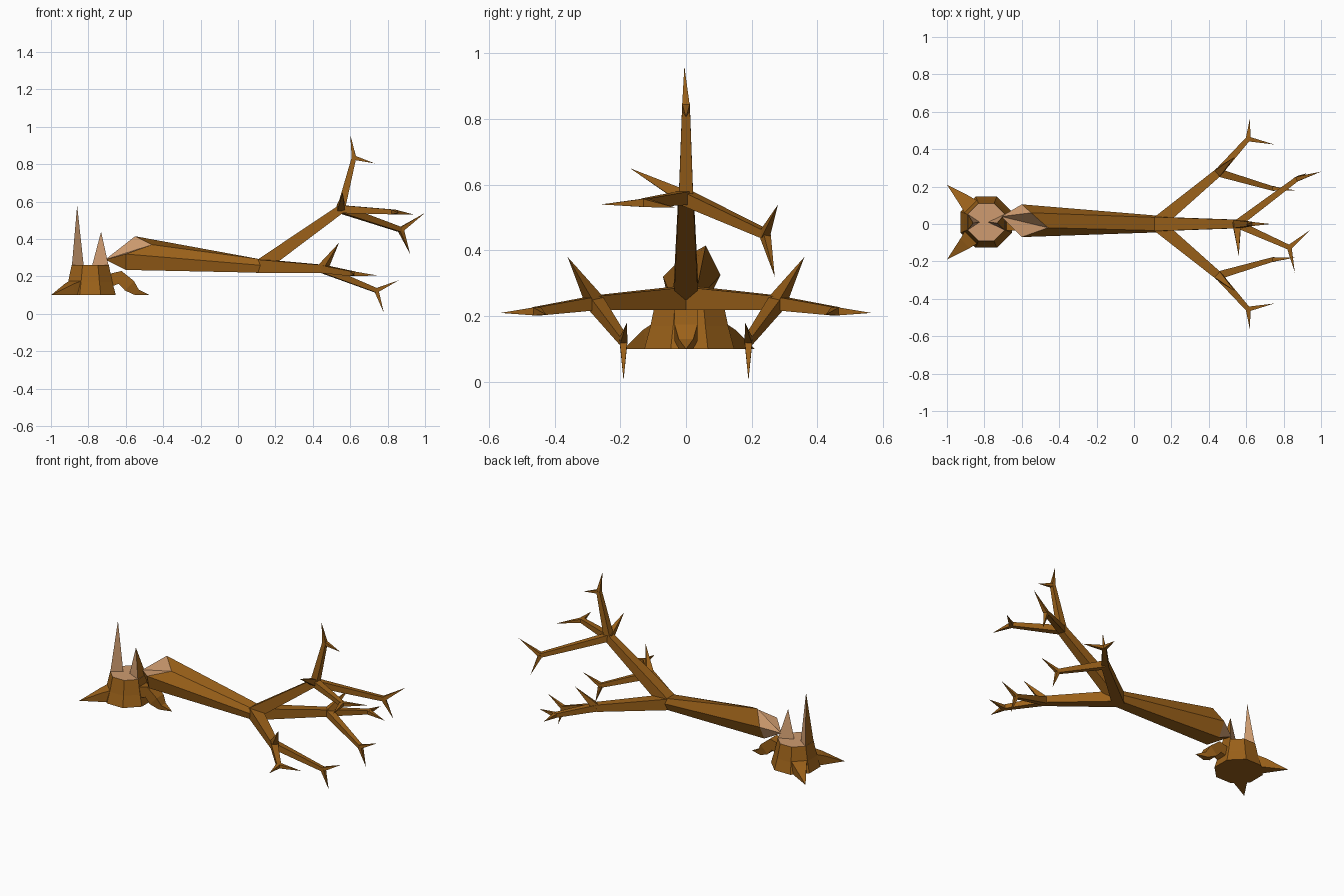
import bpy, bmesh
from math import cos, sin, pi
from mathutils import Vector as V

if "Cube" in bpy.data.objects:
    bpy.data.objects.remove(bpy.data.objects["Cube"])


def material(name, col):
    m = bpy.data.materials.new(name)
    m.diffuse_color = (*col, 1)
    m.use_nodes = True
    m.node_tree.nodes["Principled BSDF"].inputs["Base Color"].default_value = m.diffuse_color
    return m


BARK = material("bark", (0.33, 0.12, 0.01))
WOOD = material("bare_wood", (0.62, 0.33, 0.16))


def finish(bm, name):
    bmesh.ops.recalc_face_normals(bm, faces=bm.faces)
    me = bpy.data.meshes.new(name)
    bm.to_mesh(me)
    bm.free()
    me.materials.append(BARK)
    me.materials.append(WOOD)
    ob = bpy.data.objects.new(name, me)
    bpy.context.collection.objects.link(ob)
    return ob


def bridge(bm, a, b):
    n = len(a)
    for i in range(n):
        bm.faces.new((a[i], a[(i + 1) % n], b[(i + 1) % n], b[i]))


def limb(bm, pts, radii, floor=-1):
    """Square tapering limb along a path; a zero last radius gives a point."""
    pts = [V(p) for p in pts]
    prev = None
    for i, (p, r) in enumerate(zip(pts, radii)):
        if r == 0:
            tip = bm.verts.new(p)
            for k in range(4):
                bm.faces.new((prev[k], prev[(k + 1) % 4], tip))
            return
        d = (pts[min(i + 1, len(pts) - 1)] - pts[max(i - 1, 0)]).normalized()
        up = V((0, 0, 1)) if abs(d.z) < 0.95 else V((1, 0, 0))
        side = d.cross(up).normalized()
        up = side.cross(d)
        ring = []
        for s, t in ((1, 1), (-1, 1), (-1, -1), (1, -1)):
            c = p + side * r * s + up * r * t
            c.z = max(c.z, floor)
            ring.append(bm.verts.new(c))
        if prev:
            bridge(bm, prev, ring)
        else:
            bm.faces.new(ring)
        prev = ring
    bm.faces.new(prev)


def fork(bm, start, node, r0, r1, tips):
    """A limb ending in pointed twigs."""
    limb(bm, (start, node), (r0, r1))
    for t in tips:
        limb(bm, (node, t), (r1, 0))


# Stump: flared octagon with a bare top
CX, CY = -0.79, 0.01
bm = bmesh.new()
rings = []
for r, z in ((0.148, 0.10), (0.128, 0.17), (0.108, 0.26)):
    rings.append([bm.verts.new((CX + r * cos((k + .5) * pi / 4), CY + r * sin((k + .5) * pi / 4), z))
                  for k in range(8)])
bridge(bm, rings[0], rings[1])
bridge(bm, rings[1], rings[2])
bm.faces.new(rings[0])
bm.faces.new(rings[2]).material_index = 1
finish(bm, "stump")

# Splinters on the stump: bark outside, bare wood inside
bm = bmesh.new()
for edge, inner, z in ((-0.888, -0.825, 0.58), (-0.692, -0.78, 0.44)):
    a = bm.verts.new((edge, CY + 0.042, 0.258))
    b = bm.verts.new((edge, CY - 0.042, 0.258))
    c = bm.verts.new((inner, CY, 0.258))
    t = bm.verts.new((edge + (0.028 if edge < CX else -0.04), CY - 0.005, z))
    bm.faces.new((a, b, t))
    bm.faces.new((a, b, c))
    for f in ((a, c, t), (b, c, t)):
        bm.faces.new(f).material_index = 1
finish(bm, "stump_splinters")

# Roots: two spreading points and one arched root under the trunk
bm = bmesh.new()
for s in (1, -1):
    limb(bm, ((-0.86, CY + s * 0.07, 0.13), (-0.90, CY + s * 0.11, 0.125), (-1.0, CY + s * 0.2, 0.10)),
         (0.05, 0.035, 0), 0.10)
limb(bm, ((-0.70, 0, 0.175), (-0.63, 0, 0.195), (-0.58, 0, 0.15), (-0.54, 0, 0.11), (-0.47, 0, 0.10)),
     (0.035, 0.035, 0.035, 0.022, 0), 0.10)
finish(bm, "roots")

# Fallen trunk: hexagon taper with a jagged broken end
bm = bmesh.new()
broken = [(-0.60, -0.05, 0.235), (-0.60, 0.06, 0.235), (-0.60, 0.105, 0.325),
          (-0.55, 0.06, 0.415), (-0.46, -0.02, 0.37), (-0.60, -0.07, 0.32)]
thin = [(0.12, -0.035, 0.22), (0.12, 0.035, 0.22), (0.12, 0.045, 0.26),
        (0.12, 0.035, 0.292), (0.12, -0.035, 0.292), (0.12, -0.045, 0.26)]
a = [bm.verts.new(p) for p in broken]
b = [bm.verts.new(p) for p in thin]
bridge(bm, a, b)
bm.faces.new(b)
tip = bm.verts.new((-0.71, 0.04, 0.29))
for k in range(6):
    bm.faces.new((a[k], a[(k + 1) % 6], tip)).material_index = 1 if k in (1, 2, 3, 4) else 0
finish(bm, "trunk")

# Low side branches, mirrored across y
FORK = (0.12, 0, 0.255)
for s, name in ((1, "back_branch"), (-1, "front_branch")):
    bm = bmesh.new()
    node = (0.45, s * 0.275, 0.24)
    limb(bm, (FORK, node), (0.036, 0.022))
    limb(bm, (node, (0.54, s * 0.36, 0.38)), (0.022, 0))
    fork(bm, node, (0.61, s * 0.455, 0.215), 0.021, 0.013,
         ((0.62, s * 0.565, 0.21), (0.75, s * 0.425, 0.205)))
    fork(bm, node, (0.74, s * 0.19, 0.125), 0.021, 0.012,
         ((0.86, s * 0.18, 0.18), (0.78, s * 0.19, 0.005)))
    finish(bm, name)

# Rising middle branch with its three forks and one twig
bm = bmesh.new()
node = (0.55, 0, 0.56)
limb(bm, (FORK, node), (0.038, 0.023))
limb(bm, (node, (0.56, -0.17, 0.65)), (0.022, 0))
fork(bm, node, (0.62, 0, 0.835), 0.022, 0.012, ((0.60, -0.005, 0.96), (0.73, 0, 0.805)))
fork(bm, node, (0.87, 0.24, 0.45), 0.021, 0.013, ((1.0, 0.28, 0.54), (0.92, 0.27, 0.32)))
fork(bm, node, (0.83, -0.125, 0.545), 0.021, 0.013, ((0.945, -0.03, 0.53), (0.86, -0.26, 0.54)))
finish(bm, "middle_branch")
